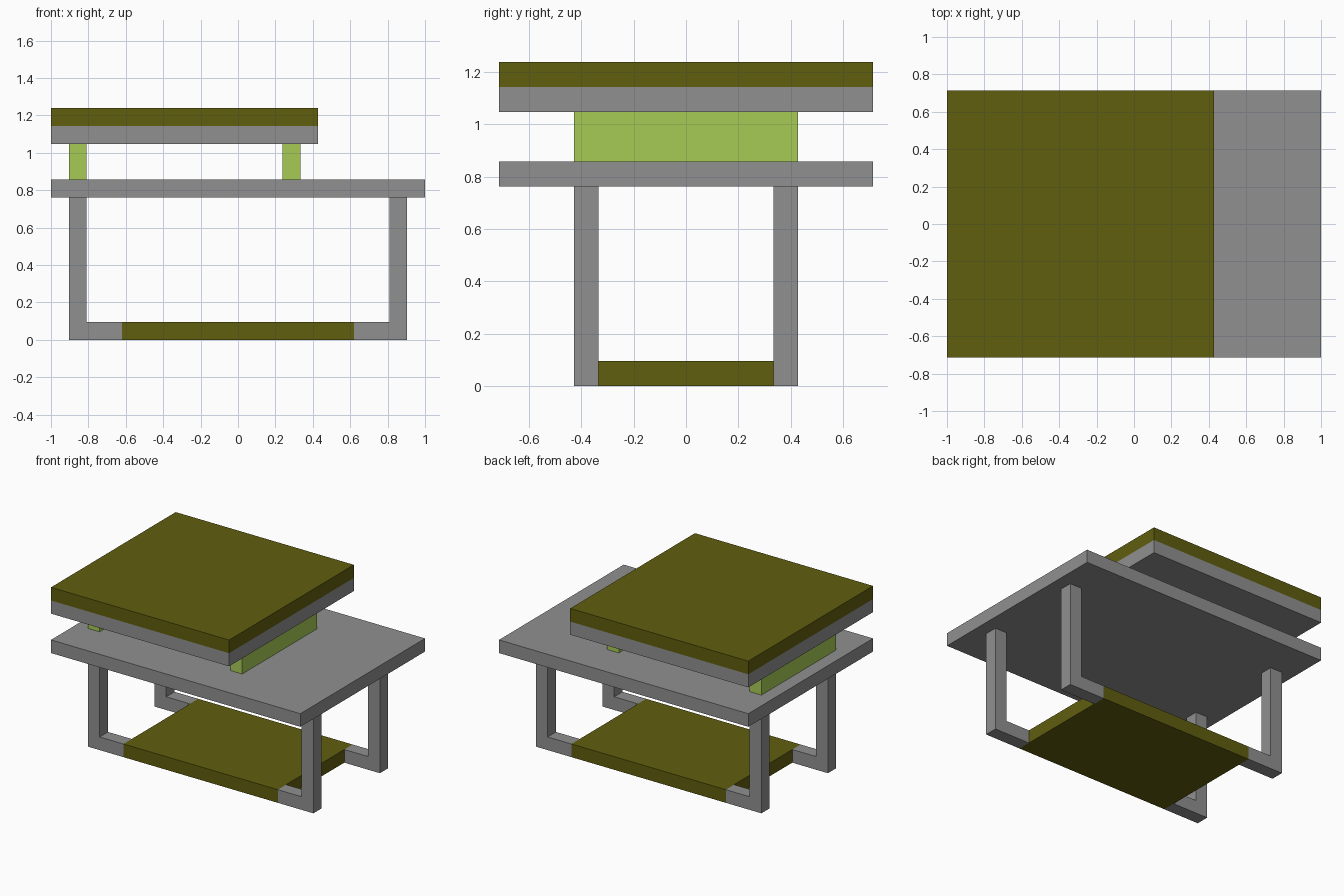
import bpy

if "Cube" in bpy.data.objects:
    bpy.data.objects.remove(bpy.data.objects["Cube"])

U = 2 / 21  # grid unit of the design


def mat(name, rgb):
    m = bpy.data.materials.new(name)
    m.diffuse_color = (*rgb, 1)
    m.use_nodes = True
    m.node_tree.nodes["Principled BSDF"].inputs["Base Color"].default_value = m.diffuse_color
    return m


grey = mat("grey", (0.28, 0.28, 0.28))
olive = mat("olive", (0.117, 0.112, 0.0045))
green = mat("light green", (0.386, 0.597, 0.093))


def box(name, x, y, z, material):
    """Box from (min, max) ranges given in grid units."""
    c = [(a + b) / 2 * U for a, b in (x, y, z)]
    bpy.ops.mesh.primitive_cube_add(size=1, location=c)
    o = bpy.context.object
    o.name = name
    o.scale = [(b - a) * U for a, b in (x, y, z)]
    bpy.ops.object.transform_apply(location=False, rotation=False, scale=True)
    o.data.materials.append(material)
    return o


def span(s, a, b):
    return tuple(sorted((s * a, s * b)))


# Table top
box("table_top", (-10.5, 10.5), (-7.5, 7.5), (8, 9), grey)

# Legs with short feet rails reaching the shelf
for sx, side in ((-1, "left"), (1, "right")):
    for sy, end in ((-1, "front"), (1, "back")):
        y = span(sy, 3.5, 4.5)
        box(f"{end}_{side}_leg", span(sx, 8.5, 9.5), y, (0, 8), grey)
        box(f"{end}_{side}_rail", span(sx, 6.5, 8.5), y, (0, 1), grey)

# Low shelf between the rails
box("low_shelf", (-6.5, 6.5), (-4.5, 4.5), (0, 1), olive)

# Green supports under the raised platform
box("left_support", (-9.5, -8.5), (-4.5, 4.5), (9, 11), green)
box("right_support", (2.5, 3.5), (-4.5, 4.5), (9, 11), green)

# Raised platform: grey board with olive cover
box("raised_board", (-10.5, 4.5), (-7.5, 7.5), (11, 12), grey)
box("raised_cover", (-10.5, 4.5), (-7.5, 7.5), (12, 13), olive)
